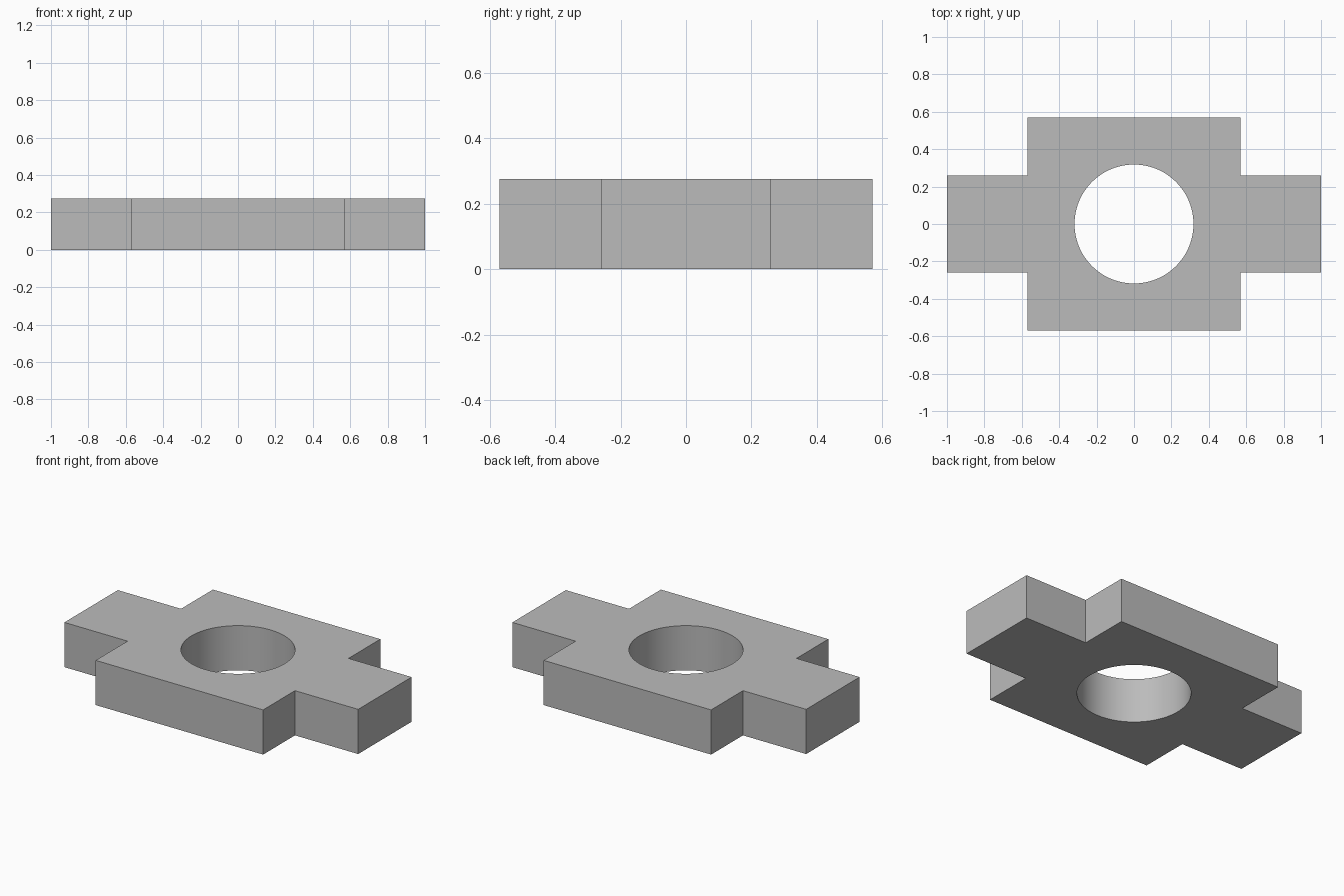
import bpy
import bmesh
import math
from mathutils import Matrix

cube = bpy.data.objects.get("Cube")
if cube:
    bpy.data.objects.remove(cube, do_unlink=True)

# Main dimensions
ARM, BODY, TAB = 1.0, 0.57, 0.26
THICKNESS, HOLE = 0.275, 0.318
SEGMENTS = 96

# Plain grey
grey = bpy.data.materials.new("plain grey")
grey.use_nodes = True
colour = (0.5, 0.5, 0.5, 1)
grey.diffuse_color = colour
grey.node_tree.nodes["Principled BSDF"].inputs["Base Color"].default_value = colour


def add_loop(bm, points):
    """Add a closed loop of edges on the ground plane."""
    verts = [bm.verts.new((x, y, 0)) for x, y in points]
    return [bm.edges.new((v, verts[i - 1])) for i, v in enumerate(verts)]


# Stepped outline: one corner turned through the four quadrants
corner = [(ARM, TAB), (BODY, TAB), (BODY, BODY)]
outline = []
for sx, sy in ((1, 1), (-1, 1), (-1, -1), (1, -1)):
    quarter = [(sx * x, sy * y) for x, y in corner]
    outline += quarter if sx * sy > 0 else quarter[::-1]

# Round hole through the centre
angles = [2 * math.pi * i / SEGMENTS for i in range(SEGMENTS)]
circle = [(HOLE * math.cos(a), HOLE * math.sin(a)) for a in angles]

# Fill between the loops and extrude to a solid plate
bm = bmesh.new()
edges = add_loop(bm, outline) + add_loop(bm, circle)
bmesh.ops.triangle_fill(bm, edges=edges, use_beauty=True, use_dissolve=False)
result = bmesh.ops.extrude_face_region(bm, geom=bm.faces[:], use_keep_orig=True)
top = [g for g in result["geom"] if isinstance(g, bmesh.types.BMVert)]
bmesh.ops.transform(bm, matrix=Matrix.Translation((0, 0, THICKNESS)), verts=top)
bmesh.ops.recalc_face_normals(bm, faces=bm.faces[:])

mesh = bpy.data.meshes.new("slotted_plate")
bm.to_mesh(mesh)
bm.free()
mesh.materials.append(grey)
plate = bpy.data.objects.new("cross_plate", mesh)
bpy.context.collection.objects.link(plate)

# Smooth hole wall, crisp edges elsewhere
bpy.ops.object.select_all(action='DESELECT')
plate.select_set(True)
bpy.context.view_layer.objects.active = plate
bpy.ops.object.shade_smooth_by_angle(angle=math.radians(30))
